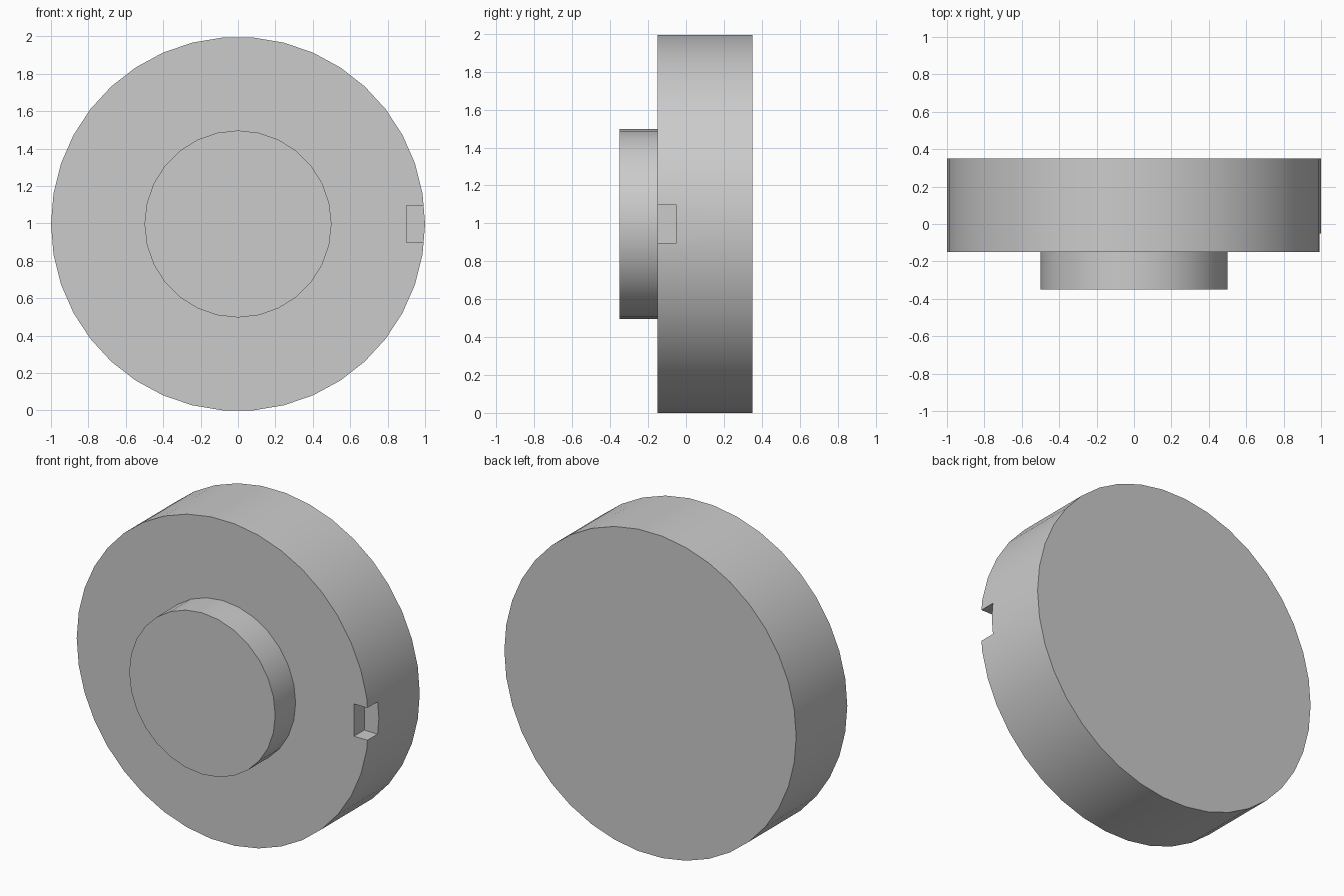
import bpy
import math
from mathutils import Matrix

cube = bpy.data.objects.get("Cube")
if cube:
    bpy.data.objects.remove(cube, do_unlink=True)

SIDES = 38
CENTRE_Z = math.cos(math.pi / SIDES)  # rim rests on a flat facet

grey = bpy.data.materials.new("light_grey")
grey.use_nodes = True
grey.diffuse_color = (0.6, 0.6, 0.6, 1)
grey.node_tree.nodes["Principled BSDF"].inputs["Base Color"].default_value = (0.6, 0.6, 0.6, 1)


def disc(name, sides, radius, y_front, y_back):
    """Cylinder along y with a vertex pointing towards +x."""
    bpy.ops.mesh.primitive_cylinder_add(vertices=sides, radius=radius, depth=y_back - y_front)
    ob = bpy.context.object
    ob.name = name
    # the primitive starts at +y: turn that vertex to +x, then lay the axis along y
    ob.data.transform(Matrix.Rotation(math.pi / 2, 4, "X") @ Matrix.Rotation(-math.pi / 2, 4, "Z"))
    ob.location = (0, (y_front + y_back) / 2, CENTRE_Z)
    ob.data.materials.append(grey)
    return ob


# Main body and raised front boss
body = disc("main_disc", SIDES, 1.0, -0.15, 0.35)
boss = disc("front_boss", 28, 0.5, -0.35, -0.15)

# Square notch in the front rim on the left side
bpy.ops.mesh.primitive_cube_add(size=0.2, location=(1.0, -0.15, CENTRE_Z))
cutter = bpy.context.object
cutter.name = "notch_cutter"
cutter.data.materials.append(grey)
cutter.hide_render = True

cut = body.modifiers.new("notch", "BOOLEAN")
cut.operation = "DIFFERENCE"
cut.solver = "EXACT"
cut.object = cutter
bpy.ops.object.select_all(action="DESELECT")
body.select_set(True)
bpy.context.view_layer.objects.active = body
bpy.ops.object.modifier_apply(modifier=cut.name)
bpy.data.objects.remove(cutter, do_unlink=True)

# Smooth rims with crisp edges
boss.select_set(True)
bpy.ops.object.shade_smooth_by_angle(angle=math.radians(30))
